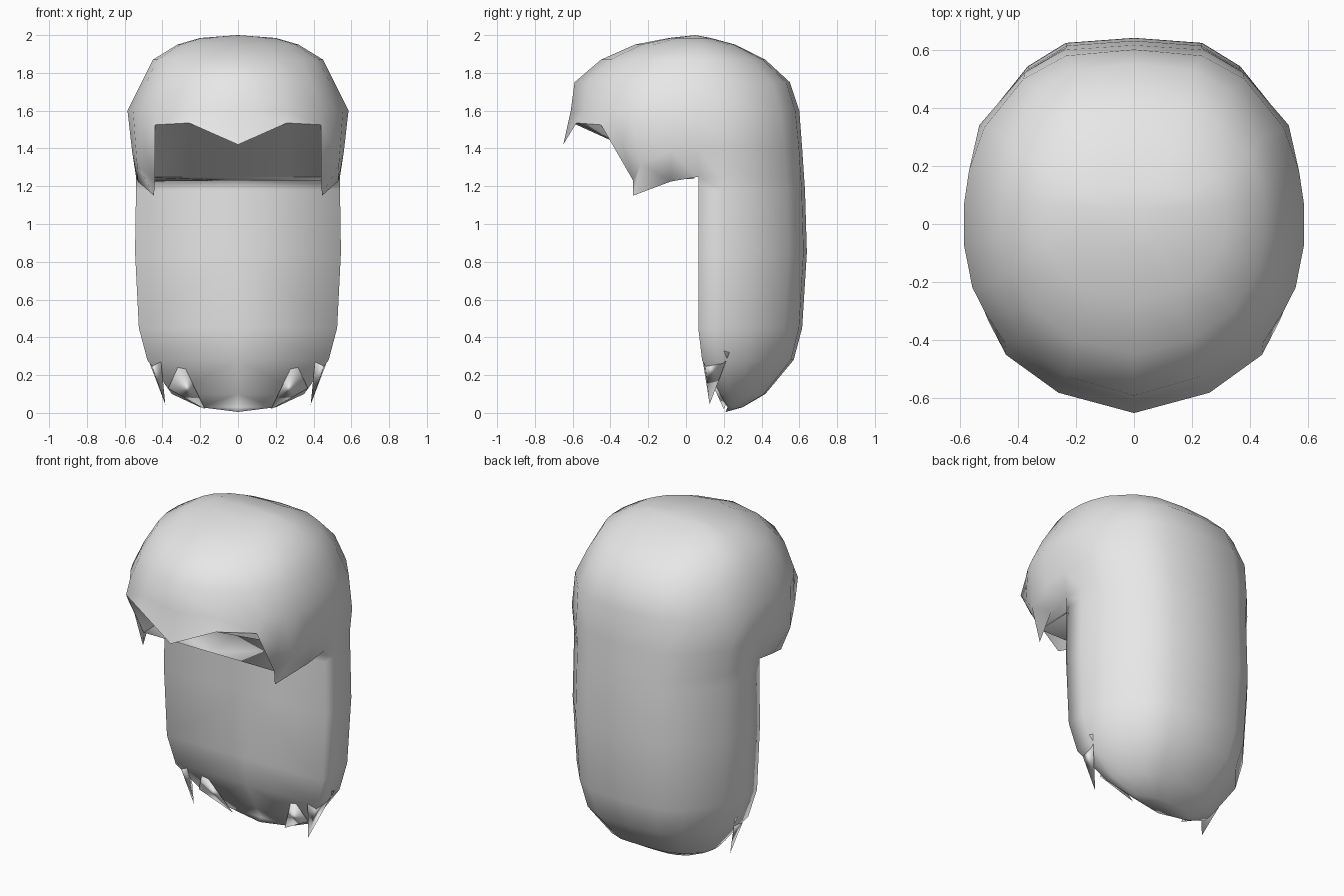
import bpy, bmesh

cube = bpy.data.objects.get("Cube")
if cube:
    bpy.data.objects.remove(cube, do_unlink=True)

mat = bpy.data.materials.new("plain_grey")
mat.use_nodes = True
GREY = (0.8, 0.8, 0.8, 1)
mat.diffuse_color = GREY
mat.node_tree.nodes["Principled BSDF"].inputs["Base Color"].default_value = GREY

SEAM = 0.065  # depth where the fringe half meets the back half
# outline fractions (width, depth) for half a ring, centre front to centre back
FRONT = [(0, 1), (.45, .9), (.76, .7), (.88, .54), (.95, .42), (1, .2)]
CROWN_BACK = [(1, 0), (.97, .22), (.88, .5), (.65, .81), (.4, .96), (0, 1)]
BODY_BACK = [(1, 0), (1, .22), (.95, .5), (.67, .83), (.43, .97), (0, 1)]


def front_arc(z, rx, yf):
    return [(u * rx, SEAM + (yf - SEAM) * v, z) for u, v in FRONT]


def back_arc(z, rx, yb, y0=SEAM, outline=BODY_BACK):
    return [(u * rx, y0 + (yb - y0) * v, z) for u, v in outline]


def grid(bm, rows):
    """Skin rows of points running top to bottom."""
    vs = [[bm.verts.new(p) for p in row] for row in rows]
    for a, b in zip(vs, vs[1:]):
        for i in range(len(a) - 1):
            bm.faces.new((a[i], b[i], b[i + 1], a[i + 1]))


def finish(bm, name):
    """Weld, smooth and mirror a half mesh."""
    bmesh.ops.remove_doubles(bm, verts=bm.verts, dist=0.0005)
    for f in bm.faces:
        f.smooth = True
    me = bpy.data.meshes.new(name)
    bm.to_mesh(me)
    bm.free()
    me.materials.append(mat)
    ob = bpy.data.objects.new(name, me)
    bpy.context.collection.objects.link(ob)
    m = ob.modifiers.new("mirror", "MIRROR")
    m.merge_threshold = 0.001


bm = bmesh.new()

# Crown: rings from the top of the head down to the brow
crown = [[(0, .05, 2)] * (len(FRONT) + len(CROWN_BACK))]
for z, rx, yf, yb in [(1.985, .2, -.09, .13), (1.95, .32, -.27, .26), (1.87, .45, -.45, .42),
                      (1.75, .51, -.59, .55), (1.6, .585, -.61, .6)]:
    crown.append(front_arc(z, rx, yf) + back_arc(z, rx, yb, SEAM, CROWN_BACK))

# Fringe hem and side locks, the locks curling inwards at the tip
fringe = [(0, -.65, 1.42), (.26, -.58, 1.535), (.44, -.45, 1.525)]
cheek = fringe + [(.5, -.335, 1.42), (.535, -.24, 1.32), (.56, -.08, 1.38)]
hem = fringe + [(.44, -.28, 1.23), (.445, -.28, 1.15), (.53, -.08, 1.225)]
collar = back_arc(1.25, .54, .625)
grid(bm, crown + [cheek + back_arc(1.4, .56, .615), hem + collar])

# Long back hair, tapering to a rounded bottom
body = [collar]
for z, rx, yb, y0 in [(1.18, .54, .63, SEAM), (.85, .545, .64, SEAM), (.45, .525, .615, SEAM),
                      (.28, .48, .57, .085), (.1, .35, .42, .18), (.03, .2, .3, .22)]:
    body.append(back_arc(z, rx, yb, y0))
body.append([(0, .21, .005)] * len(BODY_BACK))
grid(bm, body)

# Flat front of the back hair
grid(bm, [[(0, row[0][1], row[0][2]), row[0]] for row in body])

# Ledge under the face opening, with the inner side of each lock
ledge = [(0, -.28, 1.23), hem[3], hem[5], collar[0], (0, SEAM, 1.25)]
bm.faces.new([bm.verts.new(p) for p in reversed(ledge)])
bm.faces.new([bm.verts.new(p) for p in hem[3:]])
finish(bm, "hair")

# Sloping underside of the crown inside the face opening
bm = bmesh.new()
brow = [(0, -.59, 1.53)] + fringe[1:] + [hem[3]]
nape = [(x, .05, 1.24) for x in (0, .26, .44)] + [hem[3]]
grid(bm, [brow, nape])
finish(bm, "crown_underside")

# Loose pointed strands at the lower edge
STRANDS = {
    "outer_strand": [(.495, .09, .36), (.49, .23, .32), (.41, .085, .3), (.385, .125, .045)],
    "inner_strand": [(.3, .09, .28), (.37, .15, .13), (.25, .22, .06), (.175, .2, .02)],
}
for name, pts in STRANDS.items():
    bm = bmesh.new()
    bmesh.ops.convex_hull(bm, input=[bm.verts.new(p) for p in pts])
    bmesh.ops.recalc_face_normals(bm, faces=bm.faces)
    finish(bm, name)
